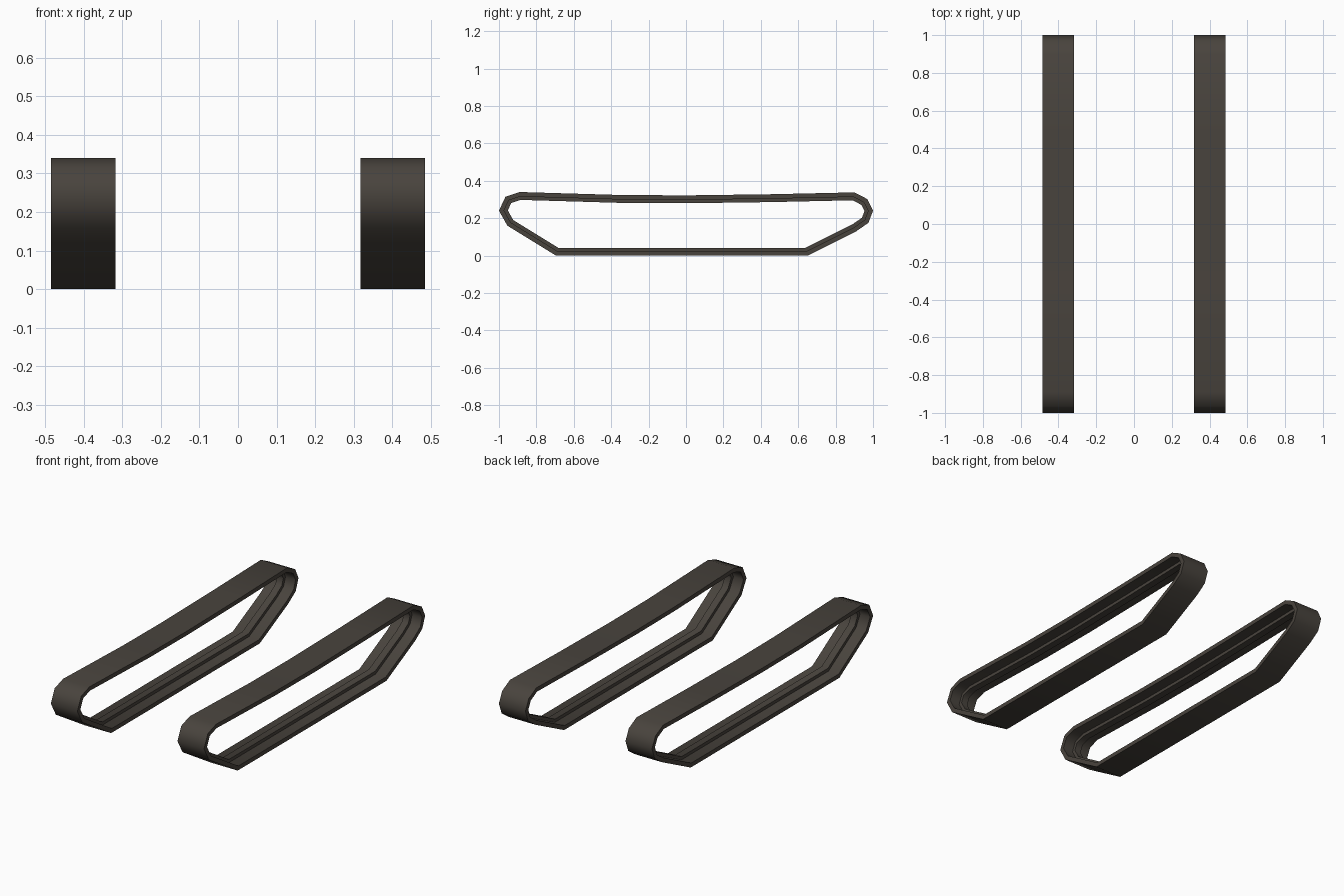
import bpy, bmesh, math
from mathutils import Vector

if "Cube" in bpy.data.objects:
    bpy.data.objects.remove(bpy.data.objects["Cube"])

rubber = bpy.data.materials.new("dark_track_brown")
rubber.diffuse_color = (0.066, 0.057, 0.047, 1)
rubber.use_nodes = True
rubber.node_tree.nodes["Principled BSDF"].inputs["Base Color"].default_value = rubber.diffuse_color

# side outline of the belt (y, z), counter-clockwise seen from +x
PATH = [Vector(p) for p in [
    (-0.695, 0.0), (0.65, 0.0), (0.91, 0.13), (0.975, 0.175), (1.0, 0.24),
    (0.97, 0.302), (0.90, 0.338), (0.45, 0.328), (0.0, 0.322), (-0.35, 0.324),
    (-0.89, 0.34), (-0.965, 0.315), (-1.0, 0.24), (-0.955, 0.16)]]

# belt cross-section (x offset, depth inward) with a raised centre guide
W, BELT, RIDGE_W, RIDGE = 0.084, 0.024, 0.02, 0.042
SECTION = [(-W, 0), (W, 0), (W, BELT), (RIDGE_W, BELT), (RIDGE_W, RIDGE),
           (-RIDGE_W, RIDGE), (-RIDGE_W, BELT), (-W, BELT)]


def inward(i):
    """Mitred inward direction at path point i."""
    a, b, c = PATH[i - 1], PATH[i], PATH[(i + 1) % len(PATH)]
    d1, d2 = (b - a).normalized(), (c - b).normalized()
    n1, n2 = Vector((-d1.y, d1.x)), Vector((-d2.y, d2.x))
    m = (n1 + n2).normalized()
    return m / m.dot(n1)


def track(name, cx):
    bm = bmesh.new()
    rings = []
    for i, p in enumerate(PATH):
        n = inward(i)
        rings.append([bm.verts.new((cx + x, p.x + n.x * d, p.y + n.y * d))
                      for x, d in SECTION])
    k = len(SECTION)
    for i, ring in enumerate(rings):
        nxt = rings[(i + 1) % len(rings)]
        for j in range(k):
            bm.faces.new((ring[j], ring[(j + 1) % k], nxt[(j + 1) % k], nxt[j]))
    bmesh.ops.recalc_face_normals(bm, faces=bm.faces[:])
    me = bpy.data.meshes.new(name)
    bm.to_mesh(me)
    bm.free()
    me.materials.append(rubber)
    ob = bpy.data.objects.new(name, me)
    bpy.context.collection.objects.link(ob)
    bpy.ops.object.select_all(action='DESELECT')
    ob.select_set(True)
    bpy.context.view_layer.objects.active = ob
    bpy.ops.object.shade_smooth_by_angle(angle=math.radians(60))


# left and right track belts
track("left_track", -0.401)
track("right_track", 0.401)
